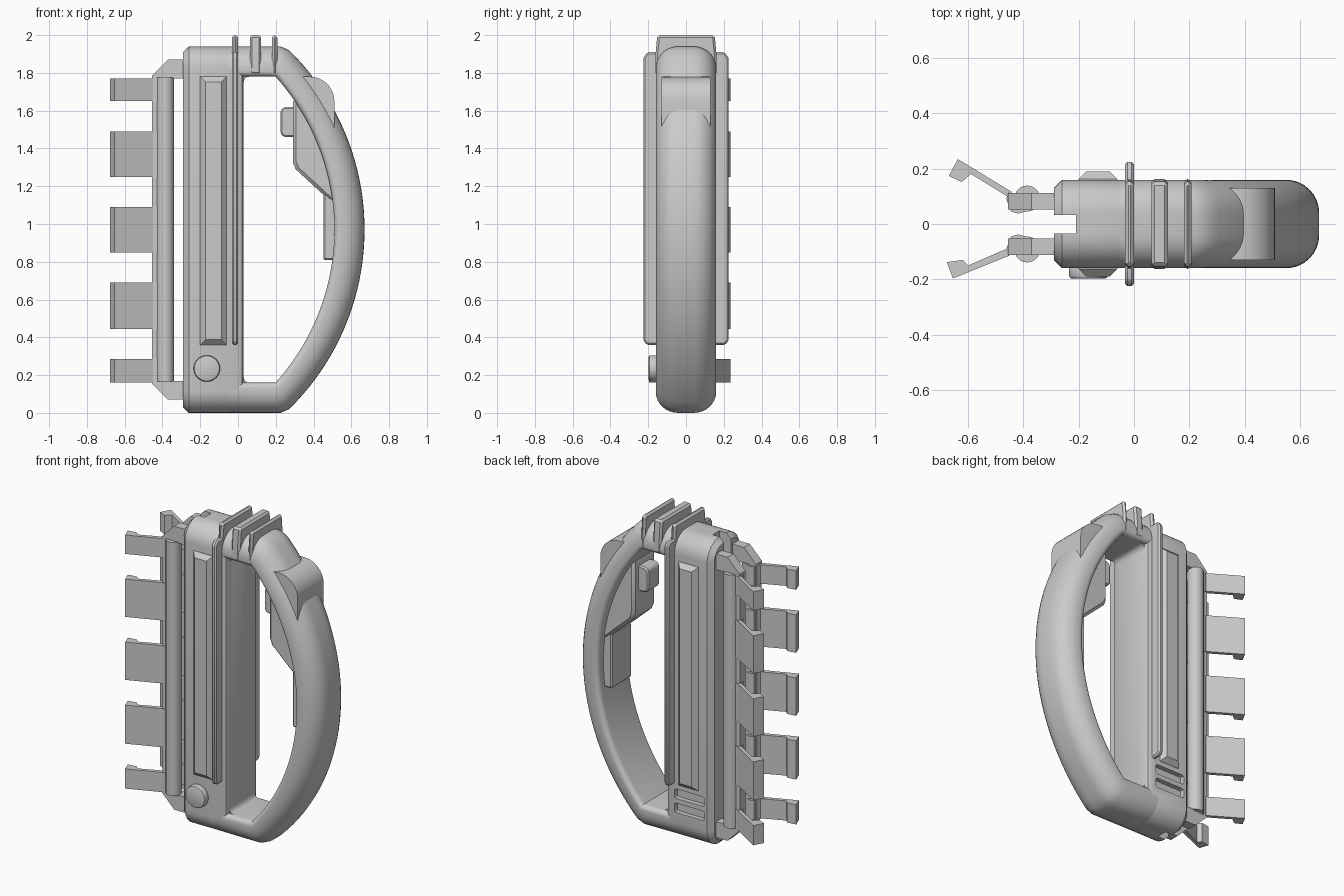
import bpy, bmesh, math
from math import sin, cos, pi

if "Cube" in bpy.data.objects:
    bpy.data.objects.remove(bpy.data.objects["Cube"])


def finish(name, bm, bevel=0.0, segs=1, smooth=True):
    bmesh.ops.recalc_face_normals(bm, faces=bm.faces)
    me = bpy.data.meshes.new(name)
    bm.to_mesh(me)
    bm.free()
    ob = bpy.data.objects.new(name, me)
    bpy.context.collection.objects.link(ob)
    bpy.ops.object.select_all(action='DESELECT')
    ob.select_set(True)
    bpy.context.view_layer.objects.active = ob
    if bevel:
        m = ob.modifiers.new("bevel", 'BEVEL')
        m.width, m.segments, m.limit_method = bevel, segs, 'ANGLE'
        m.angle_limit = math.radians(35)
        bpy.ops.object.modifier_apply(modifier=m.name)
    if smooth:
        bpy.ops.object.shade_smooth_by_angle(angle=math.radians(32))
    return ob


def loft(name, rings, closed_caps=True, **kw):
    bm = bmesh.new()
    vs = [[bm.verts.new(p) for p in r] for r in rings]
    n = len(rings[0])
    for a, b in zip(vs, vs[1:]):
        for i in range(n):
            j = (i + 1) % n
            bm.faces.new((a[i], a[j], b[j], b[i]))
    if closed_caps:
        bm.faces.new(vs[0])
        bm.faces.new(vs[-1])
    return finish(name, bm, **kw)


def prism(name, pts, axis, a, b, **kw):
    """Extrude a 2D outline along x (pts = y,z), y (x,z) or z (x,y)."""
    put = {'x': lambda p, t: (t, p[0], p[1]),
           'y': lambda p, t: (p[0], t, p[1]),
           'z': lambda p, t: (p[0], p[1], t)}[axis]
    return loft(name, [[put(p, t) for p in pts] for t in (a, b)], **kw)


def rect(x0, x1, y0, y1):
    return [(x0, y0), (x1, y0), (x1, y1), (x0, y1)]


def rounded(u0, u1, v0, v1, r0, r1, n=8):
    """Rounded rectangle, radius r0 at the u0 side and r1 at the u1 side."""
    out = []
    for cu, cv, r, s in ((u1 - r1, v1 - r1, r1, 0), (u0 + r0, v1 - r0, r0, 1),
                         (u0 + r0, v0 + r0, r0, 2), (u1 - r1, v0 + r1, r1, 3)):
        for k in range(n + 1):
            t = (s + k / n) * pi / 2
            out.append((cu + r * cos(t), cv + r * sin(t)))
    return out


def cut(ob, pts, axis, a, b):
    c = prism("cutter", pts, axis, a, b, smooth=False)
    c.hide_render = True
    m = ob.modifiers.new("cut", 'BOOLEAN')
    m.operation, m.object, m.solver = 'DIFFERENCE', c, 'EXACT'
    bpy.context.view_layer.objects.active = ob
    bpy.ops.object.modifier_apply(modifier=m.name)
    bpy.data.objects.remove(c)


W, MID, TOP = 0.16, 0.97, 1.94

# upright spine block with chamfered left end, rear channel and two back slots
rings = []
for x, d in ((-0.29, 0.03), (-0.26, 0.0), (0.0, 0.0), (0.02, 0.009), (0.03, 0.03)):
    rings.append([(x, y, z) for z, y in
                  rounded(d, TOP - d, -W + d, W - d, 0.12 - d, 0.12 - d)])
spine = loft("spine", rings)
cut(spine, rect(-0.4, -0.21, -0.035, 0.032), 'z', -0.2, 2.2)
for z in (0.18, 0.27):
    cut(spine, rounded(-0.24, -0.03, z, z + 0.06, 0.012, 0.012, 2), 'y', 0.13, 0.3)

# bowed handle: section swept between an inner and an outer curve
stations = [((-0.05, 0.16), (-0.05, 0.0)), ((0.16, 0.16), (0.225, 0.0))]
N = 40
for k in range(N + 1):
    s = -1 + 2 * k / N
    to, ti = s * math.asin(0.95 / 1.33), s * math.asin(0.81 / 1.21)
    stations.append(((0.51 - 1.21 * (1 - cos(ti)), MID + 1.21 * sin(ti)),
                     (0.67 - 1.33 * (1 - cos(to)), MID + 1.33 * sin(to))))
stations += [((0.16, 1.78), (0.225, TOP)), ((-0.05, 1.78), (-0.05, TOP))]
rings = []
for (ix, iz), (ox, oz) in stations:
    t = math.hypot(ox - ix, oz - iz)
    dx, dz = (ox - ix) / t, (oz - iz) / t
    rings.append([(ix + u * dx, y, iz + u * dz)
                  for u, y in rounded(0, t, -W, W, 0.03, 0.12)])
loft("handle", rings)

# small fillets in the two inner corners of the opening
for z, s in ((0.16, 1), (1.78, -1)):
    arc = [(0.06 - 0.03 * cos(k * pi / 8), z + s * (0.03 - 0.03 * sin(k * pi / 8)))
           for k in range(5)]
    prism("opening_fillet", [(0.02, z - s * .01), (0.02, z + s * 0.03)] + arc +
          [(0.06, z - s * .01)], 'y', -0.13, 0.13)

# raised side panels and side ridges, front and back
for s, side in ((-1, "front"), (1, "back")):
    base = rect(-0.2, -0.06, 0.36, 1.78)
    top = rect(-0.172, -0.088, 0.388, 1.752)
    loft(side + "_panel", [[(x, s * 0.15, z) for x, z in base],
                           [(x, s * 0.162, z) for x, z in base],
                           [(x, s * 0.19, z) for x, z in top]])
    prism(side + "_ridge", [(s * y, z) for y, z in (
        (0.14, 0.36), (0.21, 0.36), (0.225, 0.385), (0.225, 1.88), (0.205, 1.91), (0.14, 1.91))],
        'x', -0.032, 0.0, bevel=0.009)

# fins across the top
for x0, x1 in ((-0.032, 0.0), (0.063, 0.123), (0.18, 0.208)):
    prism("top_fin", [(-0.162, 1.79), (0.162, 1.79), (0.162, 1.89), (0.152, 2.0),
                      (-0.152, 2.0), (-0.162, 1.89)], 'x', x0, x1, bevel=0.012)

# round push button
prism("round_button", [(-0.165 + 0.07 * cos(k * pi / 16), 0.235 + 0.07 * sin(k * pi / 16))
                       for k in range(32)], 'y', -0.198, -0.15, bevel=0.012, segs=2)

# jaw outlines (x, |y|): the two sides open by different angles
jaws = {1: [(-0.442, 0.116), (-0.637, 0.235), (-0.67, 0.174), (-0.623, 0.152),
            (-0.59, 0.181), (-0.449, 0.094)],
        -1: [(-0.45, 0.114), (-0.655, 0.197), (-0.677, 0.138), (-0.62, 0.13),
             (-0.60, 0.15), (-0.455, 0.087)]}
knuckle = [(-0.455, 0.113), (-0.462, 0.09), (-0.445, 0.045), (-0.42, 0.038),
           (-0.37, 0.05), (-0.37, 0.113)]
spans = ((0.16, 0.285), (0.445, 0.69), (0.85, 1.09), (1.25, 1.49), (1.65, 1.77))
for s, side in ((-1, "front"), (1, "back")):
    # end brackets joining the hinge to the spine
    for f in (lambda z: z, lambda z: TOP - z):
        prism(side + "_bracket", [(x, f(z)) for x, z in (
            (-0.27, 0.07), (-0.37, 0.07), (-0.455, 0.155), (-0.455, 0.17), (-0.27, 0.17))],
            'y', s * 0.052, s * 0.112)
    # hinge plate, rod and gripping jaws
    prism(side + "_hinge_plate", [(x, s * y) for x, y in rect(-0.455, -0.36, 0.055, 0.11)],
          'z', 0.16, 1.78)
    prism(side + "_hinge_rod", [(-0.386 + 0.047 * cos(k * pi / 10),
                                 s * 0.092 + 0.047 * sin(k * pi / 10)) for k in range(20)],
          'z', 0.165, 1.775)
    for z0, z1 in spans:
        prism(side + "_jaw", [(x, s * y) for x, y in jaws[s]], 'z', z0, z1)
        prism(side + "_knuckle", [(x, s * y) for x, y in knuckle], 'z', z0, z1)

# thumb rest on the outside of the handle
arc = [(0.38 + 0.13 * sin(k * pi / 20), 1.65 + 0.13 * cos(k * pi / 20)) for k in range(11)]
prism("thumb_rest", [(0.36, 1.6), (0.34, 1.78)] + arc + [(0.51, 1.5), (0.46, 1.5)],
      'y', -0.13, 0.13)

# trigger housing, small trigger and lower grip pad inside the handle
prism("trigger_housing", [(0.29, 1.66), (0.29, 1.33), (0.305, 1.29), (0.49, 1.12),
                          (0.525, 1.12), (0.53, 1.25), (0.42, 1.6), (0.33, 1.7)],
      'y', -0.11, 0.11, bevel=0.02)
prism("trigger", rounded(0.225, 0.31, 1.46, 1.62, 0.03, 0.01, 4), 'y', -0.06, 0.06, bevel=0.008)
prism("grip_pad", rect(0.452, 0.53, 0.81, 1.16), 'y', -0.1, 0.1, bevel=0.008)
